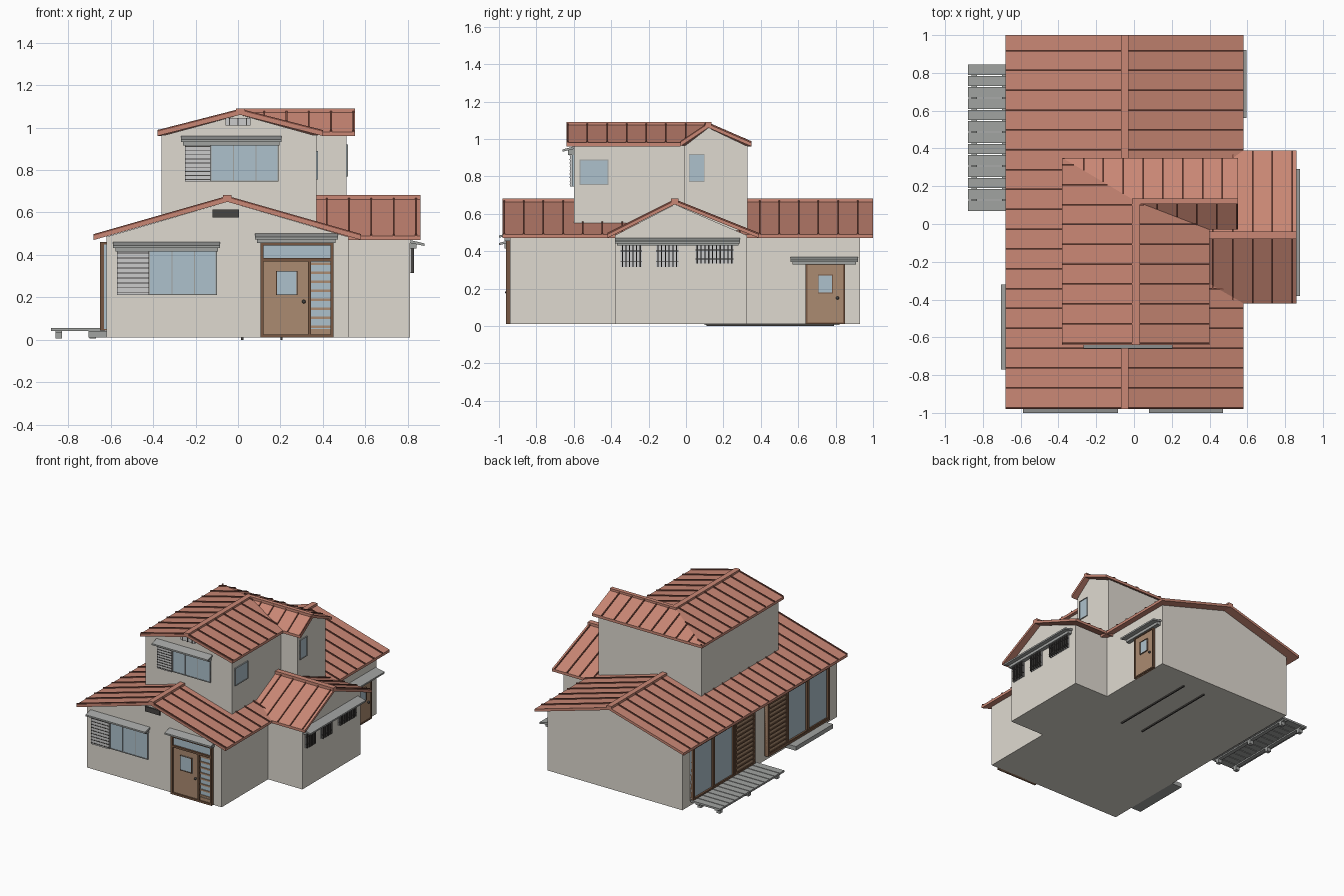
import bpy
import bmesh
from mathutils import Vector

cube = bpy.data.objects.get("Cube")
if cube:
    bpy.data.objects.remove(cube)


def material(name, r, g, b):
    m = bpy.data.materials.new(name)
    m.use_nodes = True
    colour = tuple((c / 255) ** 2.2 for c in (r, g, b)) + (1,)
    m.diffuse_color = colour
    m.node_tree.nodes["Principled BSDF"].inputs["Base Color"].default_value = colour
    return m


PLASTER = material("plaster", 222, 217, 207)
TILE = material("roof_tile", 200, 134, 116)
SEAM = material("roof_seam", 128, 78, 66)
WOOD = material("wood", 170, 138, 112)
DARK_WOOD = material("dark_wood", 118, 88, 68)
GLASS = material("glass", 172, 192, 203)
METAL = material("grey_metal", 160, 162, 160)
PALE = material("pale_metal", 196, 197, 194)
DARK = material("dark_metal", 72, 70, 68)


# A solid is a flat outline plus the vector it is extruded along
def box(lo, hi):
    (a, b, c), (d, e, f) = lo, hi
    return [(a, b, c), (d, b, c), (d, e, c), (a, e, c)], (0, 0, f - c)


def part(name, mat, solids):
    bm = bmesh.new()
    for outline, offset in solids:
        base = [bm.verts.new(p) for p in outline]
        top = [bm.verts.new(Vector(p) + Vector(offset)) for p in outline]
        bm.faces.new(base)
        bm.faces.new(top)
        for i in range(len(base)):
            j = (i + 1) % len(base)
            bm.faces.new((base[i], base[j], top[j], top[i]))
    bmesh.ops.recalc_face_normals(bm, faces=bm.faces)
    mesh = bpy.data.meshes.new(name)
    bm.to_mesh(mesh)
    bm.free()
    mesh.materials.append(mat)
    ob = bpy.data.objects.new(name, mesh)
    bpy.context.collection.objects.link(ob)
    return ob


class Wall:
    """A vertical wall plane: u runs along it, d is the distance out of it."""

    def __init__(self, axis, at, sign):
        self.axis, self.at, self.sign = axis, at, sign

    def point(self, u, d, z):
        out = self.at + self.sign * d
        return (out, u, z) if self.axis == "x" else (u, out, z)

    def slab(self, u0, u1, z0, z1, d=0.01):
        outline = [self.point(u, -0.005, z) for u, z in ((u0, z0), (u1, z0), (u1, z1), (u0, z1))]
        step = Vector(self.point(0, d + 0.005, 0)) - Vector(self.point(0, 0, 0))
        return outline, step

    def frame(self, u0, u1, z0, z1, w=0.01, d=0.016):
        return [self.slab(u0, u0 + w, z0, z1, d), self.slab(u1 - w, u1, z0, z1, d),
                self.slab(u0, u1, z0, z0 + w, d), self.slab(u0, u1, z1 - w, z1, d)]

    def bars(self, u0, u1, z0, z1, n, upright, w=0.006, d=0.014):
        result = []
        for i in range(n):
            t = (i + 0.5) / n
            if upright:
                c = u0 + (u1 - u0) * t
                result.append(self.slab(c - w / 2, c + w / 2, z0, z1, d))
            else:
                c = z0 + (z1 - z0) * t
                result.append(self.slab(u0, u1, c - w / 2, c + w / 2, d))
        return result


FRONT = Wall("y", -0.94, -1)
UPPER_FRONT = Wall("y", -0.60, -1)
UPPER_SIDE = Wall("x", 0.37, 1)
UPPER_WING = Wall("x", 0.51, 1)
WING = Wall("x", 0.81, 1)
SIDE = Wall("x", 0.52, 1)
GARDEN = Wall("x", -0.62, -1)


def hood(name, wall, u0, u1, z0, z1, reach=0.06):
    profile = [(0, z1), (reach, z1 - 0.016), (reach, z1 - 0.028), (0, z1 - 0.014)]
    outline = [wall.point(u0, d, z) for d, z in profile]
    step = Vector(wall.point(u1, 0, 0)) - Vector(wall.point(u0, 0, 0))
    part(name, METAL, [(outline, step), wall.slab(u0 + 0.01, u1 - 0.01, z0, z1 - 0.012, 0.03)])


def seams(plane, axis, spacing=0.105):
    """Raised strips running down a roof plane, cut to its outline."""
    lo, hi = min(p[axis] for p in plane), max(p[axis] for p in plane)
    side = Vector((0, 0, 0))
    side[axis] = 0.004
    result, c = [], lo + 0.008
    while c < hi:
        hits = []
        for p, q in zip(plane, plane[1:] + plane[:1]):
            if (p[axis] < c) != (q[axis] < c):
                hits.append(Vector(p).lerp(Vector(q), (c - p[axis]) / (q[axis] - p[axis])))
        if len(hits) == 2:
            p, q = hits
            result.append(([p - side, q - side, q + side, p + side], (0, 0, 0.008)))
        c += spacing
    return result


def roof(name, planes, caps):
    part(name, TILE, [(plane, (0, 0, -0.02)) for plane, _ in planes] + caps)
    part(name + "_seams", SEAM, [s for plane, axis in planes for s in seams(plane, axis)])


# Walls: gabled main block and wing, then the L-shaped upper storey
part("main_walls", PLASTER, [([(-0.62, -0.94, 0.01), (0.52, -0.94, 0.01), (0.52, -0.94, 0.485),
                               (-0.05, -0.94, 0.65), (-0.62, -0.94, 0.485)], (0, 1.87, 0))])
part("wing_walls", PLASTER, [([(0.81, -0.38, 0.01), (0.81, 0.325, 0.01), (0.81, 0.325, 0.485),
                               (0.81, -0.06, 0.65), (0.81, -0.38, 0.485)], (-0.35, 0, 0))])
part("upper_walls", PLASTER, [
    box((-0.36, -0.60, 0.45), (0.37, 0.33, 0.965)),
    box((0.2, -0.01, 0.45), (0.51, 0.33, 0.965)),
    ([(-0.36, -0.60, 0.96), (0.37, -0.60, 0.96), (0.01, -0.60, 1.06)], (0, 0.1, 0)),
    ([(0.51, -0.01, 0.96), (0.51, 0.33, 0.96), (0.51, 0.12, 1.06)], (-0.1, 0, 0))])
part("floor_runners", DARK, [box((x, 0.11, 0), (x + 0.01, 0.79, 0.012)) for x in (0.015, 0.2)])

# Main roof and wing roof
E, R = 0.49, 0.67
ridge_front, ridge_back = (-0.05, -0.98, R), (-0.05, 1.0, R)
roof("main_roof",
     [([(x, -0.98, E), ridge_front, ridge_back, (x, 1.0, E)], 1) for x in (-0.68, 0.58)],
     [box((-0.07, -0.98, R - 0.012), (-0.03, 1.0, R + 0.012))])
roof("wing_roof",
     [([(0.2, y, E), (0.2, -0.06, R), (0.86, -0.06, R), (0.86, y, E)], 0) for y in (-0.42, 0.39)],
     [box((0.2, -0.08, R - 0.012), (0.86, -0.04, R + 0.012))])

# Upper roof: two ridges meeting at a hip on one side and a valley on the other
E, R = 0.98, 1.08
A, B, C = (0.01, -0.64, R), (0.01, 0.12, R), (0.55, 0.12, R)
hip, valley = (-0.38, 0.35, E), (0.40, -0.03, E)
roof("upper_roof",
     [([(-0.38, -0.64, E), A, B, hip], 1),
      ([A, (0.40, -0.64, E), valley, B], 1),
      ([hip, B, C, (0.55, 0.35, E)], 0),
      ([B, valley, (0.55, -0.03, E), C], 0)],
     [box((-0.01, -0.64, R - 0.01), (0.03, 0.135, R + 0.01)),
      box((0.01, 0.105, R - 0.01), (0.55, 0.135, R + 0.01))])


# Front windows, each with a shutter box on its left in elevation
def shuttered_window(name, wall, u0, split, u1, z0, z1):
    part(name + "_glass", GLASS, [wall.slab(split, u1, z0, z1, 0.006)])
    third = (u1 - split) / 3
    part(name + "_frame", METAL, wall.frame(split, u1, z0, z1, 0.005, 0.01)
         + [wall.slab(split + third * i, split + third * i + 0.004, z0, z1, 0.01) for i in (1, 2)])
    part(name + "_shutter_box", PALE, [wall.slab(u0, split, z0, z1, 0.02)])
    part(name + "_shutter_slats", DARK, wall.bars(u0, split, z0, z1, 9, False, 0.004, 0.023))
    hood(name + "_hood", wall, u0 - 0.018, u1 + 0.015, z1 - 0.005, z1 + 0.04)


shuttered_window("lower_window", FRONT, -0.57, -0.42, -0.10, 0.21, 0.42)
shuttered_window("upper_window", UPPER_FRONT, -0.25, -0.13, 0.19, 0.745, 0.92)

# Gable vents
part("lower_gable_vent", DARK, [FRONT.slab(-0.12, 0.005, 0.577, 0.614, 0.012)])
part("upper_gable_vent", PALE, [UPPER_FRONT.slab(-0.06, 0.06, 1.01, 1.045, 0.01)])
part("upper_vent_frame", DARK, UPPER_FRONT.bars(-0.06, 0.06, 1.01, 1.045, 3, True, 0.006))


# Doors
def door(name, wall, u0, u1, z1, pane, knob):
    part(name, WOOD, [wall.slab(u0, u1, 0.01, z1, 0.012)])
    part(name + "_pane", GLASS, [wall.slab(*pane, 0.016)])
    part(name + "_pane_frame", DARK_WOOD, wall.frame(*pane, 0.004, 0.02))
    bpy.ops.mesh.primitive_uv_sphere_add(segments=12, ring_count=8, radius=0.009,
                                         location=wall.point(knob[0], 0.018, knob[1]))
    ob = bpy.context.object
    ob.name = name + "_knob"
    ob.data.materials.append(DARK)
    bpy.ops.object.shade_smooth()


door("front_door", FRONT, 0.12, 0.335, 0.375, (0.18, 0.28, 0.21, 0.325), (0.31, 0.18))
part("entrance_frame", DARK_WOOD, FRONT.frame(0.105, 0.45, 0.01, 0.46, 0.015, 0.022)
     + [FRONT.slab(0.105, 0.45, 0.37, 0.385, 0.022), FRONT.slab(0.33, 0.345, 0.01, 0.38, 0.022)])
part("entrance_glass", GLASS, [FRONT.slab(0.12, 0.435, 0.385, 0.45, 0.008),
                               FRONT.slab(0.345, 0.435, 0.05, 0.37, 0.008)])
part("sidelight_slats", WOOD, FRONT.bars(0.345, 0.435, 0.04, 0.38, 8, False, 0.012)
     + [FRONT.slab(0.345, 0.435, 0.01, 0.05, 0.014)])
hood("entrance_hood", FRONT, 0.08, 0.47, 0.455, 0.50)
door("side_door", SIDE, 0.65, 0.84, 0.325, (0.705, 0.785, 0.175, 0.275), (0.81, 0.15))
part("side_door_frame", DARK_WOOD, SIDE.frame(0.64, 0.85, 0.01, 0.335, 0.01, 0.018))
hood("side_door_hood", SIDE, 0.56, 0.92, 0.33, 0.37, 0.075)

# Barred wing windows under one long hood
for i, (y0, y1, z0) in enumerate([(-0.35, -0.235, 0.315), (-0.16, -0.04, 0.315), (0.05, 0.255, 0.335)]):
    name = "barred_window_%d" % (i + 1)
    part(name + "_pane", PALE, [WING.slab(y0, y1, z0, 0.43, 0.005)])
    part(name + "_grille", DARK, WING.bars(y0, y1, z0, 0.43, 6 + 4 * (i == 2), True, 0.006, 0.02)
         + WING.bars(y0, y1, z0, 0.43, 2, False, 0.004, 0.016))
hood("wing_hood", WING, -0.38, 0.29, 0.43, 0.47, 0.068)

# Small upper windows
for name, wall, span in (("upper_side_window", UPPER_SIDE, (-0.57, -0.415, 0.755, 0.89)),
                         ("upper_wing_window", UPPER_WING, (0.015, 0.10, 0.77, 0.92))):
    part(name + "_glass", GLASS, [wall.slab(*span, 0.004)])
    part(name + "_frame", METAL, wall.frame(*span, 0.005, 0.008))

# Garden side: two sets of sliding glass doors, each with a slatted wooden shutter
for name, y in (("rear", 0.09), ("fore", -0.81)):
    y1 = y + 0.745
    s0, s1 = (y, y + 0.24) if name == "rear" else (y1 - 0.24, y1)
    g0, g1 = (s1, y1) if name == "rear" else (y, s0)
    mid = (g0 + g1) / 2
    part(name + "_sliding_glass", GLASS, [GARDEN.slab(g0, g1, 0.05, 0.45, 0.012)])
    part(name + "_sliding_frame", DARK_WOOD, GARDEN.frame(y, y1, 0.045, 0.46, 0.016, 0.03)
         + GARDEN.frame(g0, mid, 0.05, 0.455, 0.015, 0.022)
         + GARDEN.frame(mid, g1, 0.05, 0.455, 0.015, 0.026))
    part(name + "_shutter", WOOD, [GARDEN.slab(s0, s1, 0.05, 0.455, 0.022)])
    part(name + "_shutter_slats", DARK_WOOD, GARDEN.bars(s0, s1, 0.05, 0.455, 12, False, 0.01, 0.028)
         + GARDEN.frame(s0, s1, 0.05, 0.455, 0.016, 0.03))

# Planked deck on feet, and a low step
pitch = 0.78 / 13
part("deck_planks", METAL, [box((-0.88, 0.07 + pitch * i, 0.042), (-0.63, 0.064 + pitch * (i + 1), 0.056))
                            for i in range(13)])
part("deck_feet", METAL, [box((x, y, 0.005), (x + 0.03, y + 0.03, 0.042))
                          for x in (-0.86, -0.70) for y in (0.10, 0.445, 0.79)]
     + [box((x, 0.08, 0.032), (x + 0.03, 0.84, 0.043)) for x in (-0.86, -0.70)])
part("garden_step", METAL, [box((-0.705, -0.77, 0.01), (-0.61, -0.32, 0.042))])
